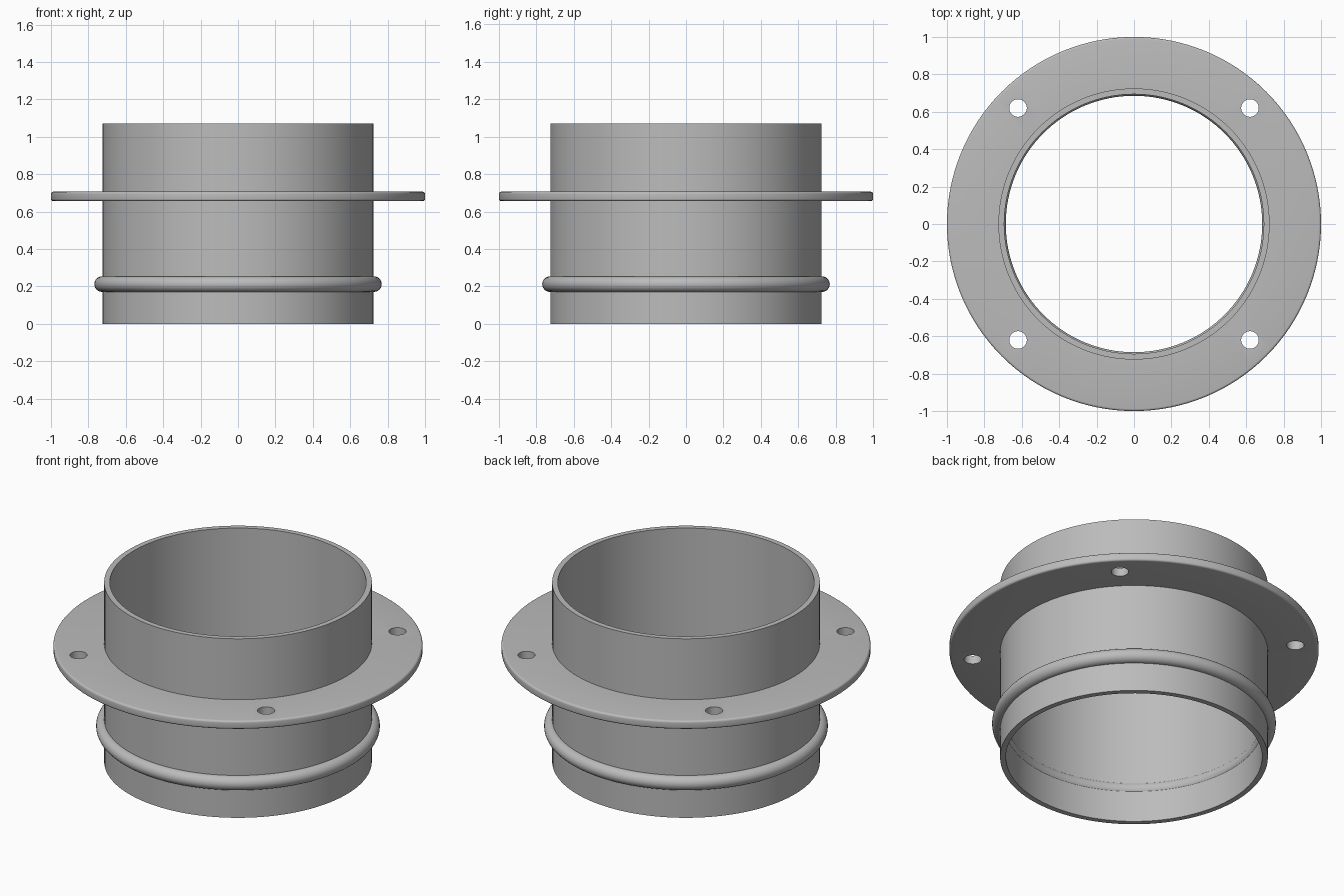
import bpy
import bmesh
import math

if "Cube" in bpy.data.objects:
    bpy.data.objects.remove(bpy.data.objects["Cube"], do_unlink=True)

SEGMENTS = 128

grey = bpy.data.materials.new("light grey metal")
grey.use_nodes = True
colour = (0.5, 0.5, 0.5, 1)
grey.diffuse_color = colour
grey.node_tree.nodes["Principled BSDF"].inputs["Base Color"].default_value = colour


def activate(obj):
    bpy.ops.object.select_all(action="DESELECT")
    obj.select_set(True)
    bpy.context.view_layer.objects.active = obj


def lathe(name, profile):
    """Turn a closed (radius, height) profile around the z axis."""
    bm = bmesh.new()
    verts = [bm.verts.new((r, 0, z)) for r, z in profile]
    edges = [bm.edges.new((a, b)) for a, b in zip(verts, verts[1:] + verts[:1])]
    bmesh.ops.spin(bm, geom=verts + edges, cent=(0, 0, 0), axis=(0, 0, 1),
                   angle=math.tau, steps=SEGMENTS)
    bmesh.ops.remove_doubles(bm, verts=bm.verts, dist=1e-4)
    bmesh.ops.recalc_face_normals(bm, faces=bm.faces)
    mesh = bpy.data.meshes.new(name)
    bm.to_mesh(mesh)
    bm.free()
    mesh.materials.append(grey)
    obj = bpy.data.objects.new(name, mesh)
    bpy.context.collection.objects.link(obj)
    return obj


def smooth(obj):
    activate(obj)
    bpy.ops.object.shade_smooth_by_angle(angle=math.radians(30))


# Open pipe
smooth(lathe("pipe", [(0.694, 0), (0.725, 0), (0.725, 1.07), (0.694, 1.07)]))

# Rounded bead near the lower end
bead = [(0.727 + 0.0415 * math.cos(i * math.tau / 24),
         0.212 + 0.0415 * math.sin(i * math.tau / 24)) for i in range(24)]
smooth(lathe("bead", bead))

# Flange with rounded rim
low, high, rim = 0.656, 0.706, 0.012
arc = [i * math.pi / 8 for i in range(5)]
lower = [(1 - rim + rim * math.sin(a), low + rim - rim * math.cos(a)) for a in arc]
upper = [(r, low + high - z) for r, z in reversed(lower)]
flange = lathe("flange", [(0.71, low)] + lower + upper + [(0.71, high)])

# Four bolt holes
for sx in (-1, 1):
    for sy in (-1, 1):
        bpy.ops.mesh.primitive_cylinder_add(vertices=48, radius=0.047, depth=0.2,
                                            location=(sx * 0.62, sy * 0.62, 0.68))
        cutter = bpy.context.object
        cutter.name = "bolt_hole_cutter"
        cutter.hide_render = True
        cutter.data.materials.append(grey)
        cut = flange.modifiers.new("bolt hole", "BOOLEAN")
        cut.object = cutter
        cut.operation = "DIFFERENCE"
        cut.solver = "EXACT"
        activate(flange)
        bpy.ops.object.modifier_apply(modifier=cut.name)
        bpy.data.objects.remove(cutter, do_unlink=True)
smooth(flange)
